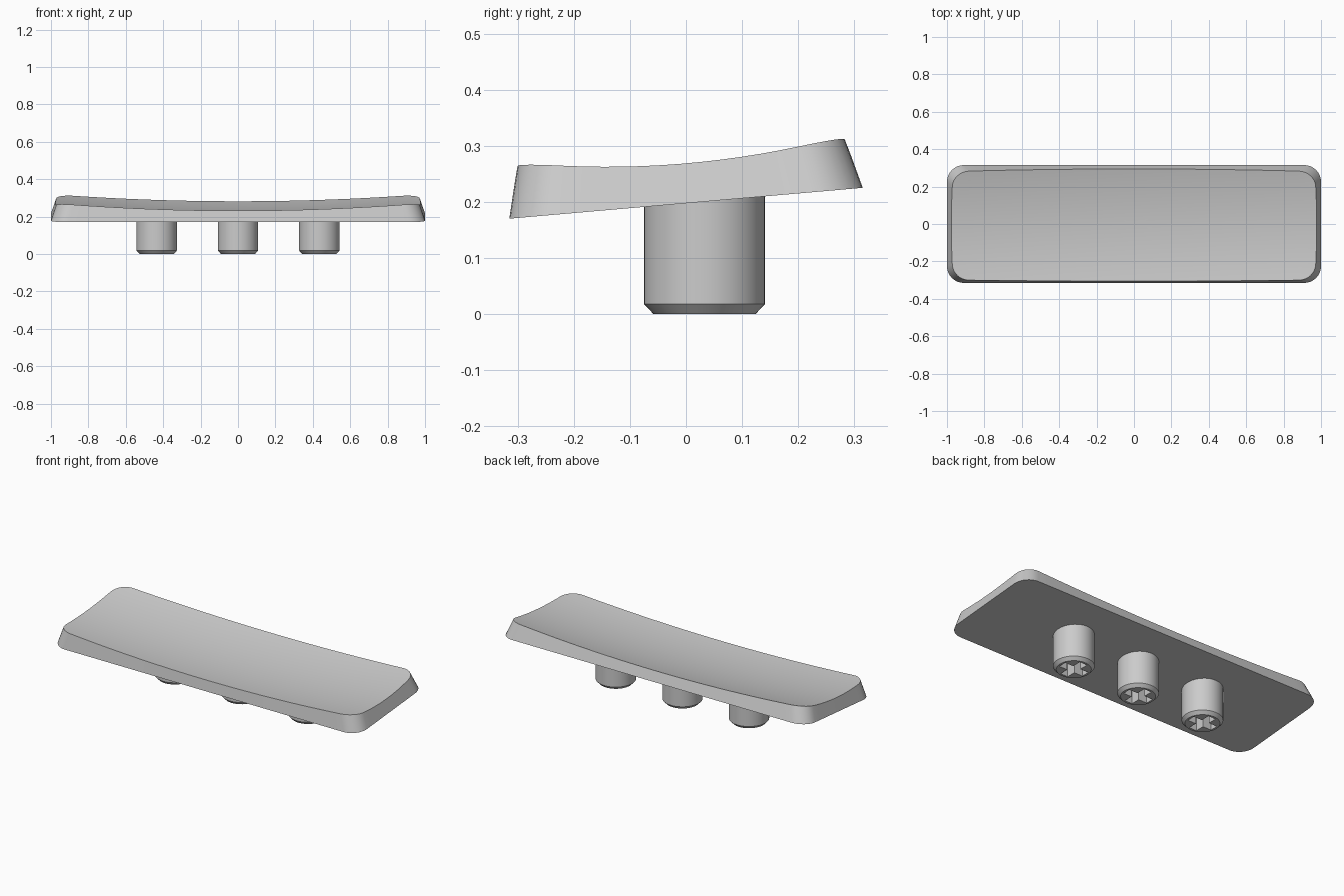
import bpy, bmesh, math

cube = bpy.data.objects.get("Cube")
if cube:
    bpy.data.objects.remove(cube)

grey = bpy.data.materials.new("light_grey")
grey.use_nodes = True
COLOUR = (0.6, 0.6, 0.6, 1)
grey.diffuse_color = COLOUR
grey.node_tree.nodes["Principled BSDF"].inputs["Base Color"].default_value = COLOUR

HALF_X, HALF_Y, CORNER = 1.0, 0.315, 0.09


def make_object(name, bm):
    bmesh.ops.recalc_face_normals(bm, faces=bm.faces)
    mesh = bpy.data.meshes.new(name)
    bm.to_mesh(mesh)
    bm.free()
    mesh.materials.append(grey)
    obj = bpy.data.objects.new(name, mesh)
    bpy.context.collection.objects.link(obj)
    return obj


def smooth(obj):
    bpy.ops.object.select_all(action='DESELECT')
    obj.select_set(True)
    bpy.context.view_layer.objects.active = obj
    bpy.ops.object.shade_smooth_by_angle(angle=math.radians(35))


def bridge(bm, a, b):
    for i in range(len(a)):
        j = (i + 1) % len(a)
        bm.faces.new((a[i], a[j], b[j], b[i]))


def underside(y):
    return 0.1975 + 0.0873 * y


def thickness(x, y):
    return 0.031 + 0.32 * y * y + 0.042 * x * x


def rounded_outline(arc_steps=8, long_steps=32, short_steps=12):
    """Rounded rectangle with evenly divided straight sides."""
    cx, cy = HALF_X - CORNER, HALF_Y - CORNER
    corners = [(cx, cy), (-cx, cy), (-cx, -cy), (cx, -cy)]
    points = []
    for k, (px, py) in enumerate(corners):
        for i in range(arc_steps + 1):
            a = math.pi / 2 * (k + i / arc_steps)
            points.append((px + CORNER * math.cos(a), py + CORNER * math.sin(a)))
        # Straight run to the start of the next corner
        nx, ny = corners[(k + 1) % 4]
        steps = short_steps if k % 2 else long_steps
        sx, sy = points[-1]
        for i in range(1, steps):
            t = i / steps
            points.append((sx + (nx - px) * t, sy + (ny - py) * t))
    return points


# Cap: tilted flat underside, tapered walls, dished top
bm = bmesh.new()
outline = rounded_outline()
base = [bm.verts.new((x, y, underside(y))) for x, y in outline]
bm.faces.new(base)
rim = []
for x, y in outline:
    h = thickness(x, y)
    rim.append((x * (1 - 0.32 * h), y - h * (0.09 + 0.24 * y / HALF_Y)))


def top_vert(x, y):
    return bm.verts.new((x, y, underside(y) + thickness(x, y)))


RINGS = 14
previous = base
for r in range(RINGS):
    s = 1 - r / RINGS
    ring = [top_vert(x * s, y * s) for x, y in rim]
    bridge(bm, previous, ring)
    previous = ring
centre = top_vert(0, 0)
for i, v in enumerate(previous):
    bm.faces.new((v, previous[(i + 1) % len(previous)], centre))
smooth(make_object("cap", bm))


def make_stem(name, x, y=0.033):
    # Round post with a chamfered foot
    bm = bmesh.new()
    loops = []
    for radius, z in ((0.091, 0), (0.108, 0.018), (0.108, 0.215)):
        loops.append([bm.verts.new((x + radius * math.cos(a), y + radius * math.sin(a), z))
                      for a in (math.tau * i / 48 for i in range(48))])
    bridge(bm, loops[0], loops[1])
    bridge(bm, loops[1], loops[2])
    bm.faces.new(loops[0])
    bm.faces.new(loops[2])
    stem = make_object(name, bm)

    # Cross-shaped socket cut up into the foot
    w, l = 0.024, 0.078
    quarter = [(l, -w), (l, w), (w, w)]
    bm = bmesh.new()
    cross = []
    for k in range(4):
        c, s = round(math.cos(k * math.pi / 2)), round(math.sin(k * math.pi / 2))
        cross += [(x + px * c - py * s, y + px * s + py * c) for px, py in quarter]
    low = [bm.verts.new((px, py, -0.05)) for px, py in cross]
    high = [bm.verts.new((px, py, 0.15)) for px, py in cross]
    bridge(bm, low, high)
    bm.faces.new(low)
    bm.faces.new(high)
    cutter = make_object("socket_cutter", bm)
    cutter.hide_render = True

    cut = stem.modifiers.new("socket", 'BOOLEAN')
    cut.operation = 'DIFFERENCE'
    cut.solver = 'EXACT'
    cut.object = cutter
    bpy.context.view_layer.objects.active = stem
    bpy.ops.object.modifier_apply(modifier=cut.name)
    bpy.data.objects.remove(cutter)
    smooth(stem)


for name, x in (("right_stem", -0.435), ("middle_stem", 0), ("left_stem", 0.435)):
    make_stem(name, x)
